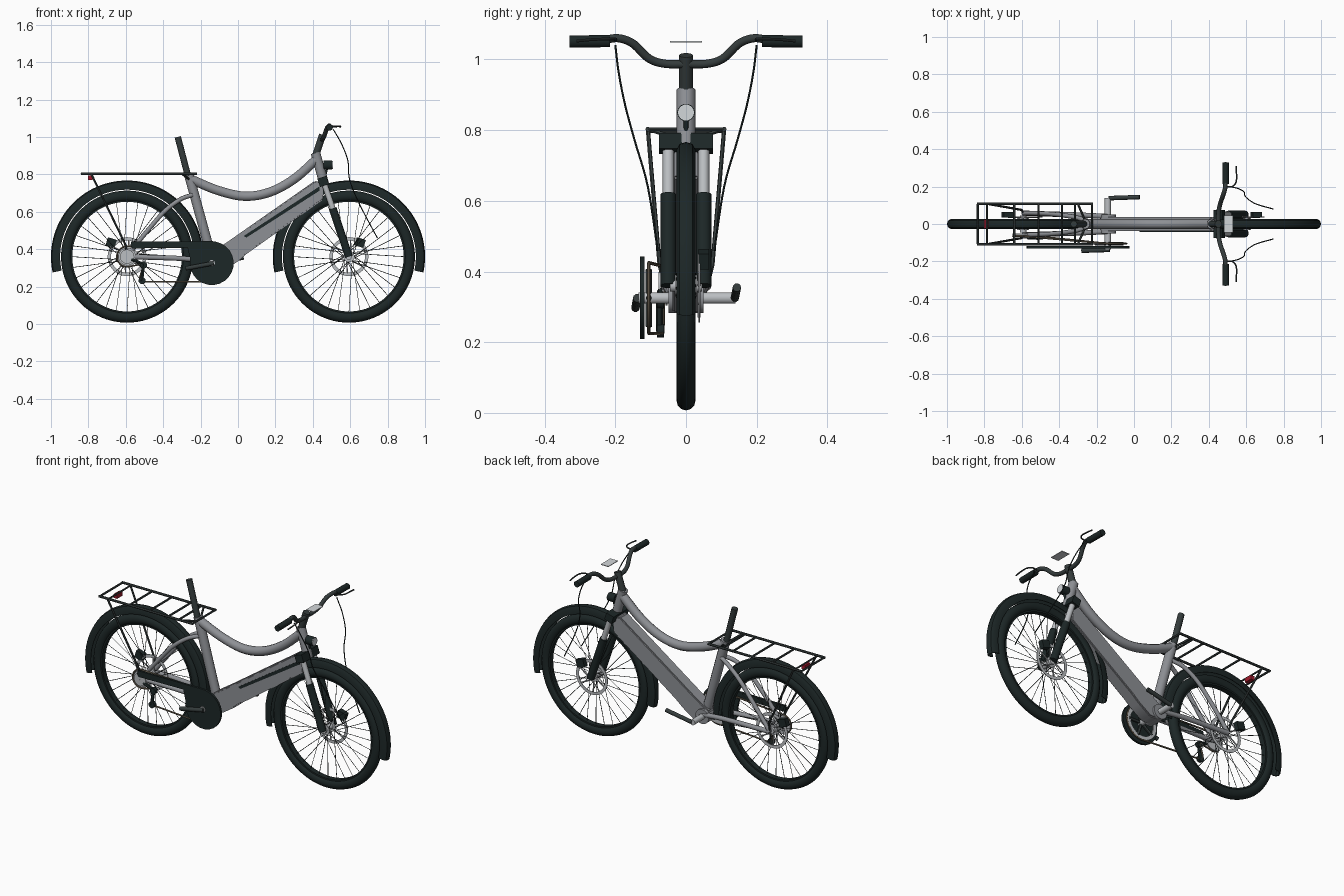
import bpy, bmesh, math
from mathutils import Vector, Matrix

cube = bpy.data.objects.get("Cube")
if cube:
    bpy.data.objects.remove(cube)


def material(name, r, g, b):
    m = bpy.data.materials.new(name)
    m.use_nodes = True
    m.diffuse_color = (r, g, b, 1)
    m.node_tree.nodes["Principled BSDF"].inputs["Base Color"].default_value = (r, g, b, 1)
    return m


BLACK = material("rubber black", .012, .02, .02)
DARK = material("dark metal", .035, .045, .045)
FRAME = material("frame grey", .27, .28, .30)
SILVER = material("silver", .5, .52, .54)
WHITE = material("lens white", .65, .68, .7)
RED = material("red", .35, .01, .025)
CHAIN = material("chain brown", .16, .13, .09)
made = []


def finish(name, mesh, mat, loc=(0, 0, 0)):
    mesh.materials.clear()
    mesh.materials.append(mat)
    ob = bpy.data.objects.new(name, mesh)
    ob.location = loc
    bpy.context.collection.objects.link(ob)
    made.append(ob)
    return ob


def from_bm(name, bm, mat, loc=(0, 0, 0)):
    bmesh.ops.recalc_face_normals(bm, faces=bm.faces[:])
    mesh = bpy.data.meshes.new(name)
    bm.to_mesh(mesh)
    bm.free()
    return finish(name, mesh, mat, loc)


def smooth_path(pts, n=6):
    """Catmull-Rom curve through the points."""
    p = [Vector(q) for q in pts]
    p = [2 * p[0] - p[1]] + p + [2 * p[-1] - p[-2]]
    out = []
    for a, b, c, d in zip(p, p[1:], p[2:], p[3:]):
        for i in range(n):
            t = i / n
            out.append(.5 * (2 * b + (c - a) * t + (2 * a - 5 * b + 4 * c - d) * t * t
                             + (3 * b - a - 3 * c + d) * t ** 3))
    return out + [p[-2]]


def tubes(name, paths, r, mat, res=3, closed=False):
    cu = bpy.data.curves.new(name, "CURVE")
    cu.dimensions = "3D"
    cu.bevel_depth, cu.bevel_resolution, cu.use_fill_caps = r, res, True
    for path in paths:
        sp = cu.splines.new("POLY")
        sp.points.add(len(path) - 1)
        for q, co in zip(sp.points, path):
            q.co = (*co, 1)
        sp.use_cyclic_u = closed
    tmp = bpy.data.objects.new("tmp", cu)
    bpy.context.collection.objects.link(tmp)
    dg = bpy.context.evaluated_depsgraph_get()
    mesh = bpy.data.meshes.new_from_object(tmp.evaluated_get(dg))
    bpy.data.objects.remove(tmp)
    mesh.name = name
    return finish(name, mesh, mat)


def lathe(name, profile, center, mat, a0=0, a1=360, steps=72):
    """Spin a closed (radius, y) outline about the y axis."""
    bm = bmesh.new()
    a = math.radians(a0)
    vs = [bm.verts.new((r * math.cos(a), y, r * math.sin(a))) for r, y in profile]
    es = [bm.edges.new((v, vs[i - 1])) for i, v in enumerate(vs)]
    bmesh.ops.spin(bm, geom=vs + es, axis=(0, -1, 0), cent=(0, 0, 0),
                   angle=math.radians(a1 - a0), steps=steps)
    bmesh.ops.remove_doubles(bm, verts=bm.verts[:], dist=1e-5)
    bmesh.ops.holes_fill(bm, edges=bm.edges[:], sides=0)
    return from_bm(name, bm, mat, center)


def ring(name, r0, r1, y0, y1, center, mat, steps=48):
    return lathe(name, [(r0, y0), (r1, y0), (r1, y1), (r0, y1)], center, mat, steps=steps)


def prism(name, outline, y0, y1, mat, bevel=0):
    bm = bmesh.new()
    f = bm.faces.new([bm.verts.new((x, y0, z)) for x, z in outline])
    ext = bmesh.ops.extrude_face_region(bm, geom=[f])
    bmesh.ops.translate(bm, vec=(0, y1 - y0, 0),
                        verts=[g for g in ext["geom"] if isinstance(g, bmesh.types.BMVert)])
    if bevel:
        bmesh.ops.bevel(bm, geom=bm.edges[:], offset=bevel, segments=2, affect="EDGES")
    return from_bm(name, bm, mat)


def box(name, center, size, mat, tilt=0):
    bm = bmesh.new()
    bmesh.ops.create_cube(bm, size=1, matrix=Matrix.Rotation(tilt, 4, "Y") @ Matrix.Diagonal((*size, 1)))
    return from_bm(name, bm, mat, center)


def polar(cx, cz, r, deg, y=0):
    a = math.radians(deg)
    return Vector((cx + r * math.cos(a), y, cz + r * math.sin(a)))


# Wheels, brakes discs and mudguards
AX, AZ = .593, .36
for label, x, start in (("rear", -AX, -5), ("front", AX, -12)):
    c = (x, 0, AZ)
    lathe(label + "_tire", [(.324 + .029 * math.cos(k * math.pi / 6), .027 * math.sin(k * math.pi / 6))
                            for k in range(12)], c, BLACK, steps=80)
    ring(label + "_rim", .293, .312, -.016, .016, c, BLACK, 80)
    outer = [(.358, -.027), (.385, -.027), (.401, -.018), (.407, 0)]
    outer += [(r, -y) for r, y in outer[-2::-1]]
    inner = [(r - .004 if r > .36 else r, y * .86) for r, y in outer[::-1]]
    lathe(label + "_mudguard", outer + inner, c, BLACK, start, 192, 60)
    ring(label + "_hub", .001, .017, -.045, .045, c, SILVER, 20)
    for y in (-.028, .028):
        ring(label + "_hub_flange", .001, .03, y - .003, y + .003, c, SILVER, 24)
    spokes = []
    for i in range(32):
        a, side = i * 360 / 32, (i % 2 * 2 - 1) * .027
        lean = 40 if i % 4 < 2 else -40
        spokes.append([polar(x, AZ, .027, a + lean, side), polar(x, AZ, .296, a)])
    tubes(label + "_spokes", spokes, .0017, DARK, 0)
    ring(label + "_brake_disc", .086, .104, .036, .039, c, SILVER)
    tubes(label + "_disc_arms", [[polar(x, AZ, .025, k * 60, .037), polar(x, AZ, .09, k * 60 + 25, .037)]
                                 for k in range(6)], .004, SILVER, 1)
    box(label + "_brake_caliper", (x + (.06 if x > 0 else -.085), .05, .435), (.05, .03, .045), BLACK, .3)

# Frame
BX, BZ = -.14, .325
tubes("top_tube", [smooth_path([(.425, 0, .885), (.30, 0, .775), (.17, 0, .705), (.035, 0, .683),
                                (-.11, 0, .715), (-.255, 0, .775)])], .026, FRAME)
tubes("seat_tube", [[(-.262, 0, .795), (-.145, 0, .37)]], .027, FRAME)
tubes("head_tube", [[(.462, 0, .745), (.414, 0, .915)]], .027, FRAME)
tubes("seat_post", [[(-.322, 0, 1.0), (-.262, 0, .77)]], .018, DARK)
prism("battery_tube", [(.41, .765), (.455, .755), (.455, .665), (.04, .37), (0, .335), (-.08, .282),
                       (-.16, .285), (-.175, .36), (-.055, .44)], -.038, .038, FRAME, .006)
prism("battery_seam", [(.03, .47), (.435, .735), (.435, .712), (.045, .462)], -.042, -.036, BLACK)
ring("crank_shell", .001, .043, -.05, .05, (BX, 0, BZ), FRAME, 32)
for s, label in ((1, "left"), (-1, "right")):
    tubes(label + "_seat_stay", [smooth_path([(-.245, s * .015, .69), (-.31, s * .035, .665), (-.39, s * .048, .605),
                                             (-.47, s * .055, .515), (-.54, s * .058, .43),
                                             (-AX, s * .058, AZ)])], .012, FRAME)
    tubes(label + "_chain_stay", [smooth_path([(BX, s * .04, .335), (-.3, s * .048, .35),
                                              (-AX, s * .058, AZ)])], .014, FRAME)

# Suspension fork and headlight
top, end = Vector((.455, 0, .77)), Vector((AX, 0, AZ))
for s, label in ((1, "left"), (-1, "right")):
    off = Vector((0, s * .05, 0))
    tubes(label + "_fork_upper", [[top + off, top.lerp(end, .45) + off]], .016, SILVER)
    tubes(label + "_fork_lower", [[top.lerp(end, .37) + off, end + off]], .022, BLACK)
box("fork_crown", (.455, 0, .762), (.05, .152, .046), BLACK, -.32)
tubes("headlight_body", [[(.458, 0, .85), (.503, 0, .85)]], .025, BLACK, 5)
tubes("headlight_lens", [[(.503, 0, .85), (.507, 0, .85)]], .023, WHITE, 5)
tubes("headlight_bracket", [[(.46, 0, .77), (.48, 0, .85)]], .007, BLACK)

# Steering
tubes("stem", [[(.417, 0, .905), (.452, 0, 1.012)]], .02, DARK)
half = [(.45, .0, .987), (.452, .06, .988), (.46, .105, 1.003), (.475, .15, 1.045), (.487, .19, 1.06),
        (.49, .23, 1.056)]
tubes("handlebar", [smooth_path([(x, -y, z) for x, y, z in half[:0:-1]] + half)], .012, DARK)
for s, label in ((1, "left"), (-1, "right")):
    tubes(label + "_grip", [[(.49, s * .215, 1.052), (.49, s * .33, 1.051)]], .018, BLACK)
    tubes(label + "_brake_lever", [smooth_path([(.49, s * .2, 1.055), (.525, s * .2, 1.058), (.546, s * .225, 1.058),
                                               (.548, s * .27, 1.056), (.546, s * .31, 1.052)])], .004, DARK, 2)
    tubes(label + "_brake_cable", [smooth_path([(.51, s * .2, 1.04), (.555, s * .19, .96), (.588, s * .172, .87),
                                               (.597, s * .145, .77), (.65, s * .108, .64),
                                               (.745, s * .08, .46)])], .003, BLACK, 1)
box("display", (.505, 0, 1.05), (.05, .09, .004), WHITE)

# Rear rack and tail light
W, RZ = .108, .803
tubes("rack_rails", [[(-.84, y, RZ), (-.22, y, RZ)] for y in (-W, W)], .007, DARK, 1)
tubes("rack_bars", [[(x, -W, RZ), (x, W, RZ)] for x in (-.835, -.64, -.51, -.385, -.315, -.225)], .006, DARK, 1)
tubes("rack_legs", [[(-.785, s * W, RZ), (-.6, s * .075, .42), (-.593, s * .06, .36)] for s in (-1, 1)],
      .006, DARK, 1)
tubes("rack_mount", [[(-.3, s * W, RZ), (-.262, s * .02, .775)] for s in (-1, 1)], .006, DARK, 1)
box("tail_light", (-.79, 0, .783), (.022, .05, .024), RED)
tubes("tail_light_arm", [[(-.785, -W, .797), (-.785, W, .797)]], .005, DARK, 1)

# Drivetrain
guard = [(-.575, .42), (-.57, .44), (-.14, .443)]
guard += [tuple(polar(BX, BZ, .117, a).xz) for a in range(80, -191, -15)] + [(-.27, .408), (-.565, .404)]
prism("chain_guard", guard, -.13, -.117, BLACK)
ring("chainring", .078, .099, -.109, -.101, (BX, 0, BZ), SILVER)
tubes("chainring_arms", [[(BX, -.105, BZ), polar(BX, BZ, .085, k * 72, -.105)] for k in range(5)], .009, DARK, 1)
for i, r in enumerate((.056, .047, .038)):
    ring("cassette", .001, r, -.058 - i * .01, -.052 - i * .01, (-AX, 0, AZ), SILVER, 32)
loop = [polar(BX, BZ, .1, a, -.105) for a in range(90, -91, -15)]
loop += [Vector((-.515, -.066, .225)), Vector((-.525, -.065, .25)), Vector((-.505, -.065, .32))]
loop += [polar(-AX, AZ, .055, a, -.065) for a in range(-70, -271, -20)]
tubes("chain", [loop], .005, CHAIN, 1, True)
tubes("derailleur_cage", [[(-.57, -.072, .345), (-.505, -.075, .32), (-.515, -.075, .23)]], .01, BLACK, 1)
for x, z in ((-.505, .315), (-.513, .232)):
    ring("derailleur_pulley", .001, .019, -.082, -.062, (x, 0, z), BLACK, 20)
tubes("crank_axle", [[(BX, -.135, BZ), (BX, .14, BZ)]], .017, SILVER)
tubes("left_crank_arm", [[(-.135, .138, .325), (.03, .144, .355)]], .012, DARK)
tubes("right_crank_arm", [[(-.13, -.138, .325), (-.28, -.143, .297)]], .012, DARK)

# Smooth shading with sharp edges kept
bpy.ops.object.select_all(action="DESELECT")
for ob in made:
    ob.select_set(True)
bpy.context.view_layer.objects.active = made[0]
bpy.ops.object.shade_smooth_by_angle(angle=math.radians(40))
